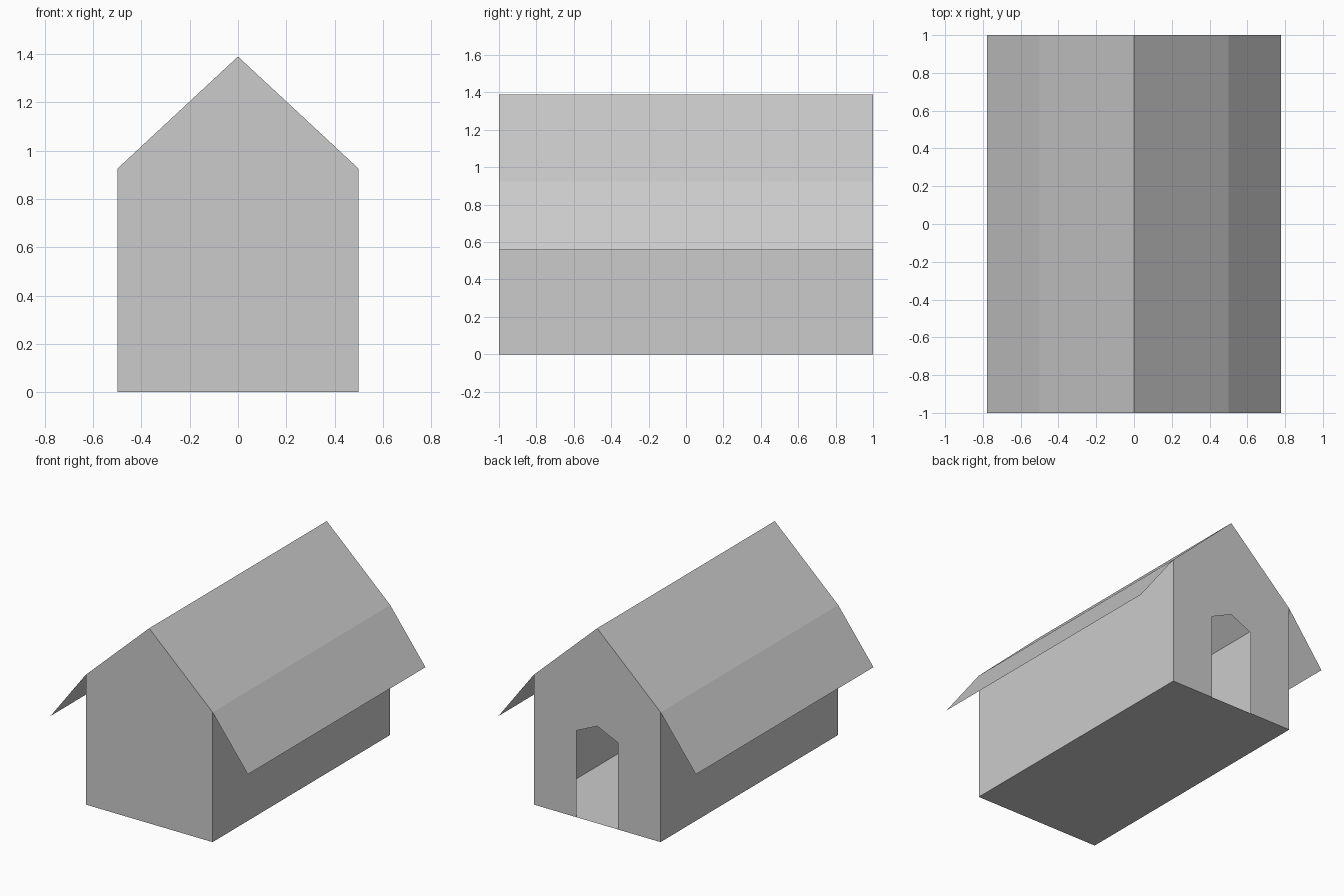
import bpy

if "Cube" in bpy.data.objects:
    bpy.data.objects.remove(bpy.data.objects["Cube"], do_unlink=True)

HALF_W, HALF_L = 0.5, 1.0
WALL_H, RIDGE_H = 0.925, 1.39
EAVE_X, EAVE_Z = 0.778, 0.557
DOOR_W, DOOR_SIDE, DOOR_TOP = 0.165, 0.617, 0.693

grey = bpy.data.materials.new("plain grey")
grey.use_nodes = True
colour = (0.6, 0.6, 0.6, 1)
grey.diffuse_color = colour
grey.node_tree.nodes["Principled BSDF"].inputs["Base Color"].default_value = colour


def make(name, verts, faces):
    mesh = bpy.data.meshes.new(name)
    mesh.from_pydata(verts, [], faces)
    mesh.materials.append(grey)
    obj = bpy.data.objects.new(name, mesh)
    bpy.context.collection.objects.link(obj)
    return obj


def sheet(name, profile):
    """Thin sheet: an x-z profile swept along the whole length."""
    n = len(profile)
    verts = [(x, y, z) for y in (-HALF_L, HALF_L) for x, z in profile]
    return make(name, verts, [(i, i + 1, n + i + 1, n + i) for i in range(n - 1)])


def gable(name, y, outline):
    """Flat end wall from an x-z outline."""
    order = outline if y < 0 else outline[::-1]
    return make(name, [(x, y, z) for x, z in order], [range(len(order))])


# Folded roof with overhanging eaves
sheet("roof", [(EAVE_X, EAVE_Z), (HALF_W, WALL_H), (0, RIDGE_H),
               (-HALF_W, WALL_H), (-EAVE_X, EAVE_Z)][::-1])

# Floor and side walls
sheet("floor", [(HALF_W, 0), (-HALF_W, 0)])
sheet("left_wall", [(HALF_W, WALL_H), (HALF_W, 0)])
sheet("right_wall", [(-HALF_W, 0), (-HALF_W, WALL_H)])

# Closed front wall
house = [(HALF_W, 0), (HALF_W, WALL_H), (0, RIDGE_H), (-HALF_W, WALL_H), (-HALF_W, 0)]
gable("front_wall", -HALF_L, house)

# Back wall with an open pointed doorway, in two halves meeting above the door
for side, s in (("left", 1), ("right", -1)):
    half = [(s * HALF_W, 0), (s * HALF_W, WALL_H), (0, RIDGE_H),
            (0, DOOR_TOP), (s * DOOR_W, DOOR_SIDE), (s * DOOR_W, 0)]
    gable("back_wall_" + side, HALF_L, half[::s])
